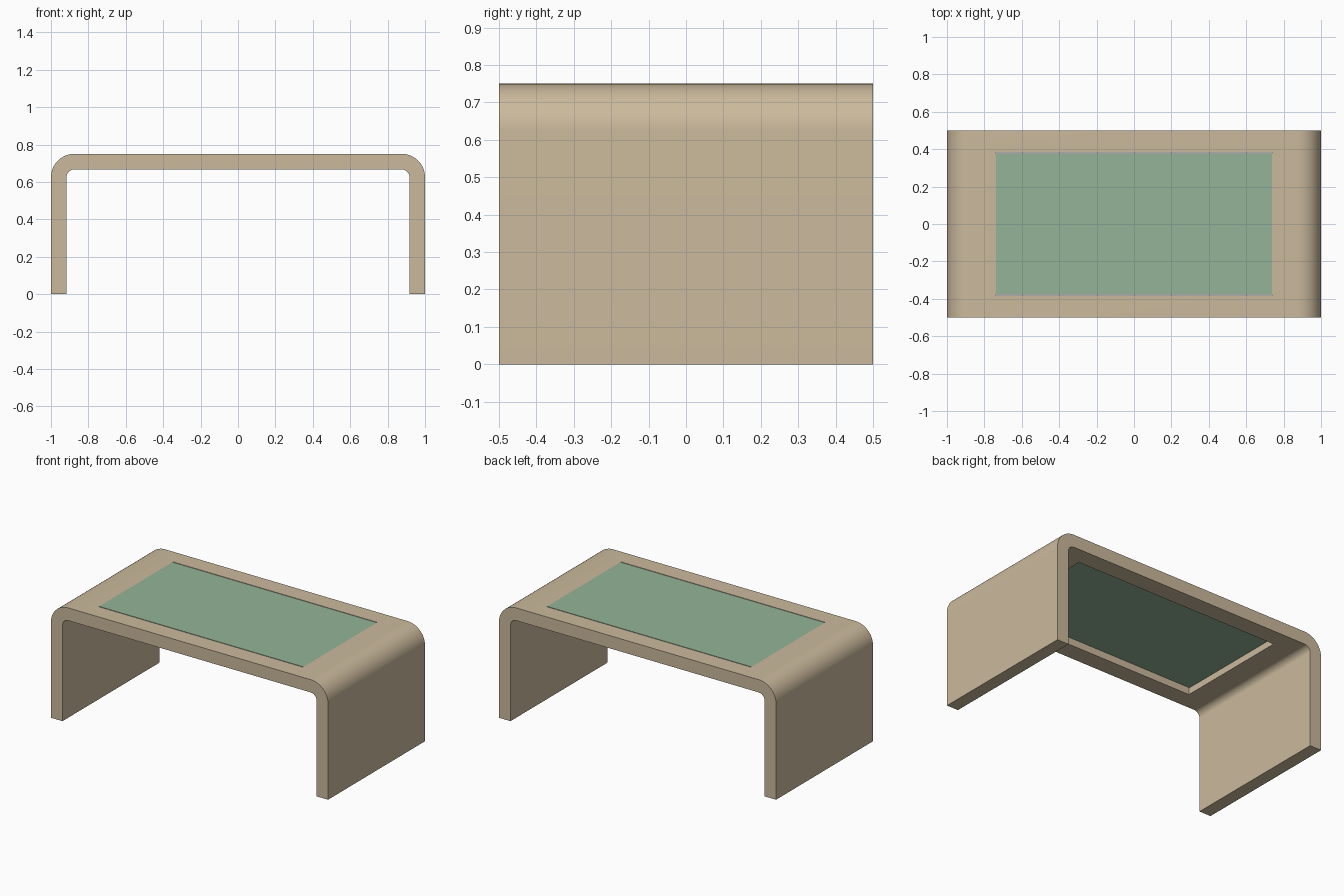
import bpy, bmesh
from math import sin, cos, pi, radians

cube = bpy.data.objects.get("Cube")
if cube:
    bpy.data.objects.remove(cube, do_unlink=True)

HEIGHT, THICK, DEPTH = 0.75, 0.083, 1.0
OUTER_R, INNER_R = 0.125, 0.042
HOLE_X, HOLE_Y, GAP = 0.738, 0.383, 0.005
PANE_THICK = 0.04


def material(name, rgb):
    m = bpy.data.materials.new(name)
    m.use_nodes = True
    m.diffuse_color = (*rgb, 1)
    m.node_tree.nodes["Principled BSDF"].inputs["Base Color"].default_value = (*rgb, 1)
    return m


def add_object(name, bm, mat=None):
    bmesh.ops.recalc_face_normals(bm, faces=bm.faces)
    mesh = bpy.data.meshes.new(name)
    bm.to_mesh(mesh)
    bm.free()
    obj = bpy.data.objects.new(name, mesh)
    bpy.context.collection.objects.link(obj)
    if mat:
        mesh.materials.append(mat)
    return obj


def box(name, size, centre, mat=None):
    bm = bmesh.new()
    bmesh.ops.create_cube(bm, size=1)
    bmesh.ops.scale(bm, vec=size, verts=bm.verts)
    bmesh.ops.translate(bm, vec=centre, verts=bm.verts)
    return add_object(name, bm, mat)


def arch(half_width, top, radius, steps=16):
    """Points of a round-cornered arch, from the right foot to the left foot."""
    cx, cz = half_width - radius, top - radius
    right = [(half_width, 0)]
    for i in range(steps + 1):
        a = pi / 2 * i / steps
        right.append((cx + radius * cos(a), cz + radius * sin(a)))
    return right + [(-x, z) for x, z in reversed(right)]


wood = material("pale_wood", (0.60, 0.49, 0.335))
glass = material("green_glass", (0.295, 0.455, 0.315))

# Bent table body: one continuous slab forming the top and both legs
bm = bmesh.new()
outline = arch(1, HEIGHT, OUTER_R) + arch(1 - THICK, HEIGHT - THICK, INNER_R)[::-1]
face = bm.faces.new([bm.verts.new((x, -DEPTH / 2, z)) for x, z in outline])
new = bmesh.ops.extrude_face_region(bm, geom=[face])["geom"]
bmesh.ops.translate(bm, vec=(0, DEPTH, 0),
                    verts=[v for v in new if isinstance(v, bmesh.types.BMVert)])
body = add_object("table_body", bm, wood)

# Rectangular opening through the top
cutter = box("opening_cutter", (2 * HOLE_X, 2 * HOLE_Y, 0.4), (0, 0, HEIGHT))
cutter.hide_render = True
cut = body.modifiers.new("opening", "BOOLEAN")
cut.operation, cut.solver, cut.object = "DIFFERENCE", "EXACT", cutter
bpy.ops.object.select_all(action="DESELECT")
body.select_set(True)
bpy.context.view_layer.objects.active = body
bpy.ops.object.modifier_apply(modifier=cut.name)
bpy.data.objects.remove(cutter, do_unlink=True)
bpy.ops.object.shade_smooth_by_angle(angle=radians(30))

# Glass pane set flush with the top, with a fine slot along front and back
box("glass_pane", (2 * HOLE_X, 2 * (HOLE_Y - GAP), PANE_THICK),
    (0, 0, HEIGHT - PANE_THICK / 2), glass)
